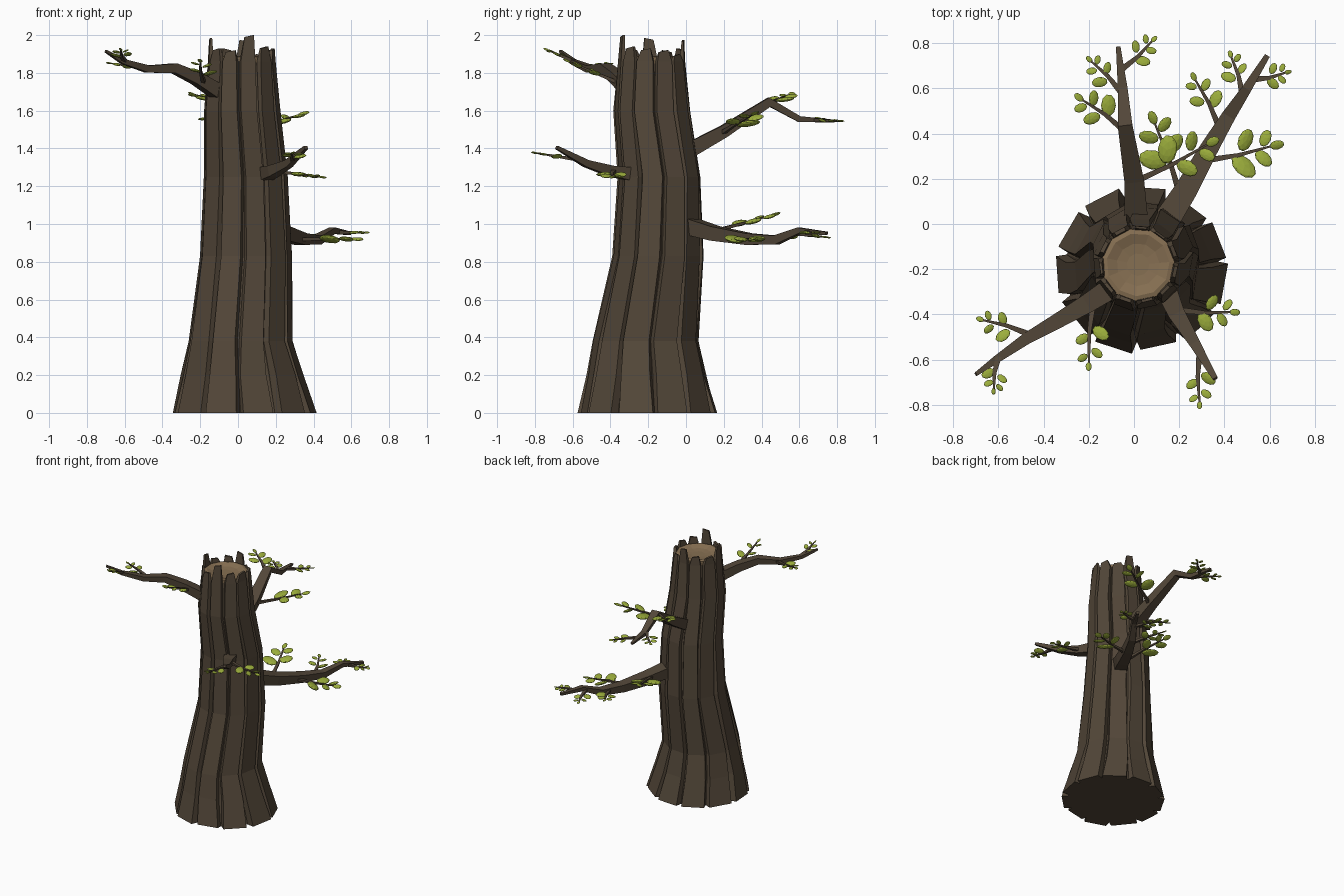
import bpy, bmesh, math, random
from mathutils import Vector, Matrix

if "Cube" in bpy.data.objects:
    bpy.data.objects.remove(bpy.data.objects["Cube"])
random.seed(4)

def material(name, rgb):
    m = bpy.data.materials.new(name)
    m.diffuse_color = (*rgb, 1)
    m.use_nodes = True
    m.node_tree.nodes["Principled BSDF"].inputs["Base Color"].default_value = m.diffuse_color
    return m

BARK = material("bark", (0.085, 0.062, 0.04))
WOOD = material("cut_wood", (0.24, 0.16, 0.085))
LEAF = material("leaf", (0.33, 0.42, 0.045))

def finish(bm, name, mat):
    bmesh.ops.recalc_face_normals(bm, faces=bm.faces)
    me = bpy.data.meshes.new(name)
    bm.to_mesh(me)
    bm.free()
    me.materials.append(mat)
    ob = bpy.data.objects.new(name, me)
    bpy.context.collection.objects.link(ob)
    return ob

def loft(bm, rings, caps=True):
    vs = [[bm.verts.new(p) for p in r] for r in rings]
    n = len(vs[0])
    for a, b in zip(vs, vs[1:]):
        for i in range(n):
            j = (i + 1) % n
            bm.faces.new((a[i], a[j], b[j], b[i]))
    if caps:
        bm.faces.new(vs[0][::-1])
        bm.faces.new(vs[-1])

def sweep(bm, pts, r0, r1):
    """Tapered four-sided tube along a path."""
    pts = [Vector(p) for p in pts]
    rings = []
    for i, p in enumerate(pts):
        d = (pts[min(i + 1, len(pts) - 1)] - pts[max(i - 1, 0)]).normalized()
        side = d.cross(Vector((0, 0, 1))).normalized()
        up = side.cross(d)
        r = r0 + (r1 - r0) * i / (len(pts) - 1)
        rings.append([p + side * r * a + up * r * b
                      for a, b in ((1, .75), (-1, .75), (-.8, -.75), (.8, -.75))])
    loft(bm, rings)

# Trunk outline: z, centre x, centre y, radius x, radius y
LEVELS = [(0, .03, -.2, .385, .375), (.2, .02, -.205, .33, .325),
          (.38, .01, -.21, .28, .29), (.83, .04, -.145, .248, .25),
          (1.25, .04, -.138, .228, .225), (1.6, .02, -.178, .205, .21),
          (1.86, .018, -.18, .182, .185)]

def trunk_point(lv, deg, k):
    z, cx, cy, rx, ry = lv
    a = math.radians(deg)
    return Vector((cx + rx * k * math.cos(a), cy + ry * k * math.sin(a), z))

# Trunk core
N = 11
STEP = 360 / N
bm = bmesh.new()
loft(bm, [[trunk_point(lv, -77 + STEP * (i + .5), .87) for i in range(N)] for lv in LEVELS])
finish(bm, "trunk_core", BARK)

# Bark planks with ragged tops, counter-clockwise from the front
TOPS = [2.0, 1.94, 1.93, 1.92, 1.90, 1.975, 1.93, 1.92, 1.985, 1.93, 1.92]
bm = bmesh.new()
for i, top in enumerate(TOPS):
    mid = -77 + STEP * i
    k = random.uniform(.95, 1.0)
    half = random.uniform(12.5, 15)
    rings = []
    for lv in LEVELS + [(top, .018, -.178, .178, .176)]:
        wob = random.uniform(-1.8, 1.8)
        last = lv[0] == top
        h = 8.5 if last else half
        inner = .9 if last else .85
        kk = k + random.uniform(-.015, .015)
        ring = [trunk_point(lv, mid + wob + s * w, q) for s, w, q in
                ((-1, h, kk), (1, h, kk), (1, h + (0 if last else 3), inner),
                 (-1, h + (0 if last else 3), inner))]
        if last:
            ring[0].z -= .01
            ring[3].z -= .01
        rings.append(ring)
    loft(bm, rings)
finish(bm, "bark_planks", BARK)

# Cut wood with stepped growth rings
bm = bmesh.new()
loft(bm, [[(.018 + r * math.cos(t), -.18 + r * math.sin(t), z)
           for t in (math.radians(-77 + STEP * (i + .5)) for i in range(N))]
          for r, z in ((.16, 1.85), (.162, 1.885), (.14, 1.89), (.095, 1.875), (.05, 1.87))])
finish(bm, "cut_top", WOOD)

# Branches: path, base radius, tip radius
BRANCHES = {
    "front_left": ([(-.08, -.27, 1.68), (-.22, -.36, 1.77), (-.34, -.43, 1.825), (-.48, -.51, 1.82),
                    (-.61, -.6, 1.86), (-.7, -.665, 1.915)], .05, .009),
    "front_right": ([(.13, -.26, 1.26), (.19, -.4, 1.28), (.27, -.53, 1.32), (.36, -.685, 1.405)], .05, .012),
    "back_right": ([(.12, -.02, 1.0), (.23, .15, .95), (.33, .33, .92), (.42, .48, .915),
                    (.5, .6, .965), (.59, .745, .95)], .06, .012),
    "back": ([(.01, 0, 1.38), (0, .2, 1.49), (-.04, .44, 1.645), (-.05, .6, 1.555),
              (-.07, .785, 1.545)], .055, .01),
}
for name, (path, r0, r1) in BRANCHES.items():
    bm = bmesh.new()
    sweep(bm, path, r0, r1)
    finish(bm, name + "_branch", BARK)

# Leafy twigs: start, end, length of the largest leaf
TWIGS = [
    ((-.46, -.49, 1.82), (-.67, -.425, 1.85), .075),
    ((-.6, -.59, 1.86), (-.62, -.73, 1.92), .065),
    ((-.18, -.34, 1.74), (-.2, -.62, 1.86), .085),
    ((.19, -.38, 1.28), (.43, -.39, 1.25), .095),
    ((.29, -.57, 1.34), (.29, -.79, 1.375), .075),
    ((.31, .28, .92), (.61, .345, .92), .13),
    ((.2, .14, .96), (.09, .45, 1.045), .13),
    ((.38, .42, .915), (.27, .64, .95), .085),
    ((.48, .57, .95), (.43, .74, .93), .07),
    ((.53, .64, .955), (.67, .67, .955), .065),
    ((.01, .19, 1.48), (.33, .355, 1.58), .13),
    ((-.04, .41, 1.63), (-.23, .55, 1.685), .1),
    ((-.055, .58, 1.56), (-.19, .72, 1.555), .07),
    ((-.06, .68, 1.55), (.08, .81, 1.545), .07),
]
twigs, leaves = bmesh.new(), bmesh.new()

def add_leaf(base, direction, length):
    """Flattened faceted oval starting at base."""
    d = direction.normalized()
    side = d.cross(Vector((0, 0, 1))).normalized()
    side = Matrix.Rotation(random.uniform(-.5, .5), 3, d) @ side
    up = side.cross(d)
    rot = Matrix((d, side, up)).transposed().to_4x4()
    size = Matrix.Diagonal((length * .5, length * .33, length * .12, 1))
    bmesh.ops.create_icosphere(leaves, subdivisions=2, radius=1,
                               matrix=Matrix.Translation(base + d * length * .5) @ rot @ size)

for k, (a, b, size) in enumerate(TWIGS):
    a, b = Vector(a), Vector(b)
    d = b - a
    side = d.cross(Vector((0, 0, 1))).normalized()
    sweep(twigs, [a, a.lerp(b, .5) + side * .008, b], .014, .004)
    s = 1 if k % 2 else -1
    for t, f in ((.42, 1), (.55, .8), (.76, .7), (.86, .6)):
        add_leaf(a.lerp(b, t) + side * s * .008, d.normalized() * .7 + side * s, size * f)
        s = -s
    add_leaf(b - d * .03, d, size * .5)
finish(twigs, "twigs", BARK)
finish(leaves, "leaves", LEAF)
